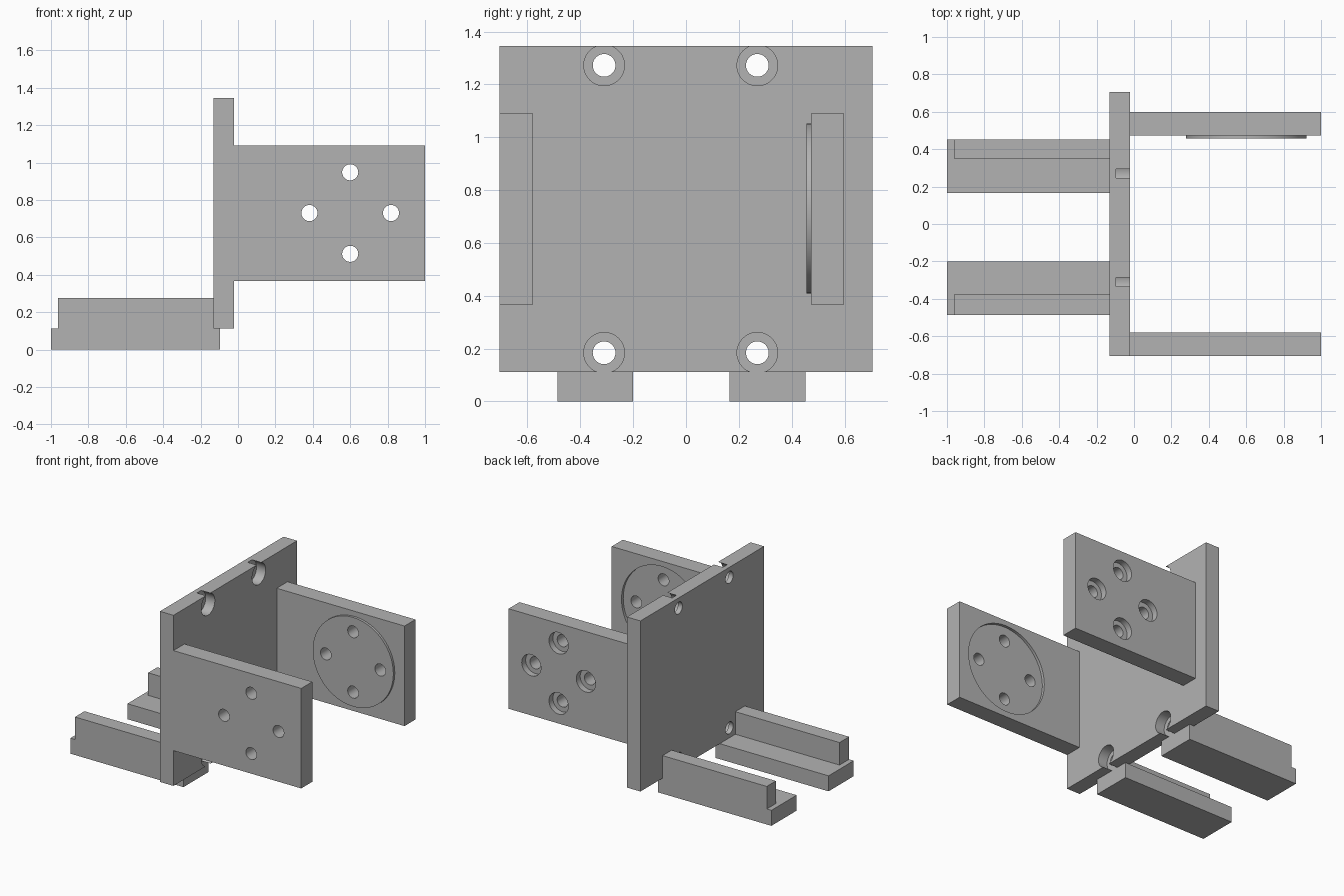
import bpy
import math

cube = bpy.data.objects.get("Cube")
if cube:
    bpy.data.objects.remove(cube, do_unlink=True)

grey = bpy.data.materials.new("plain grey")
grey.use_nodes = True
COLOUR = (0.45, 0.45, 0.45, 1)
grey.diffuse_color = COLOUR
grey.node_tree.nodes["Principled BSDF"].inputs["Base Color"].default_value = COLOUR


def finish(obj, name):
    obj.name = name
    obj.data.materials.clear()
    obj.data.materials.append(grey)
    return obj


def box(name, xs, ys, zs):
    spans = (xs, ys, zs)
    bpy.ops.mesh.primitive_cube_add(size=1, location=[sum(s) / 2 for s in spans])
    obj = bpy.context.object
    obj.scale = [s[1] - s[0] for s in spans]
    bpy.ops.object.transform_apply(location=False, rotation=False, scale=True)
    return finish(obj, name)


def rod(axis, a, b, u, v, radius, sides=48):
    """Cylinder from a to b along x or y; u, v are its other coordinates."""
    mid = (a + b) / 2
    if axis == "x":
        place, turn = (mid, u, v), (0, math.pi / 2, 0)
    else:
        place, turn = (u, mid, v), (math.pi / 2, 0, 0)
    bpy.ops.mesh.primitive_cylinder_add(vertices=sides, radius=radius, depth=abs(b - a),
                                        location=place, rotation=turn)
    return finish(bpy.context.object, "tool")


def combine(obj, tool, operation="DIFFERENCE"):
    bpy.context.view_layer.objects.active = obj
    mod = obj.modifiers.new("combine", "BOOLEAN")
    mod.object, mod.operation, mod.solver = tool, operation, "EXACT"
    bpy.ops.object.modifier_apply(modifier=mod.name)
    bpy.data.objects.remove(tool, do_unlink=True)


HOLE, BORE, DISC = 0.043, 0.077, 0.322

# Upright plate with four counterbored screw holes
plate = box("upright_plate", (-0.13, -0.022), (-0.706, 0.706), (0.112, 1.345))
for y in (-0.31, 0.27):
    for z in (0.184, 1.272):
        combine(plate, rod("x", -0.2, 0.1, y, z, HOLE))
        combine(plate, rod("x", -0.095, 0.1, y, z, BORE))

# Side arms: recessed seat on the front one, raised seat on the back one
ARM_X, ARM_Z = (-0.022, 1.0), (0.367, 1.09)
front_arm = box("front_arm", ARM_X, (-0.706, -0.58), ARM_Z)
combine(front_arm, rod("y", -0.6, -0.5, 0.6, 0.73, DISC, 96))
back_arm = box("back_arm", ARM_X, (0.474, 0.598), ARM_Z)
combine(back_arm, rod("y", 0.457, 0.5, 0.6, 0.73, DISC, 96), "UNION")

# Ring of four screw holes through each arm, counterbored on the back
for i in range(4):
    angle = i * math.pi / 2
    x, z = 0.6 + 0.218 * math.cos(angle), 0.73 + 0.218 * math.sin(angle)
    combine(front_arm, rod("y", -0.8, -0.4, x, z, HOLE))
    combine(back_arm, rod("y", 0.4, 0.7, x, z, HOLE))
    combine(back_arm, rod("y", 0.553, 0.7, x, z, BORE))

# Stepped rails, with the upright ribs on their outer edges
parts = [plate, front_arm, back_arm]
for side, base_y, rib_y in (("front", (-0.487, -0.2), (-0.487, -0.378)),
                            ("back", (0.165, 0.453), (0.349, 0.453))):
    parts.append(box(side + "_rail_base", (-1.0, -0.095), base_y, (0, 0.112)))
    parts.append(box(side + "_rail_rib", (-0.963, -0.13), rib_y, (0.112, 0.275)))

bpy.ops.object.select_all(action="DESELECT")
for part in parts:
    part.select_set(True)
bpy.context.view_layer.objects.active = plate
bpy.ops.object.shade_smooth_by_angle(angle=math.radians(30))
